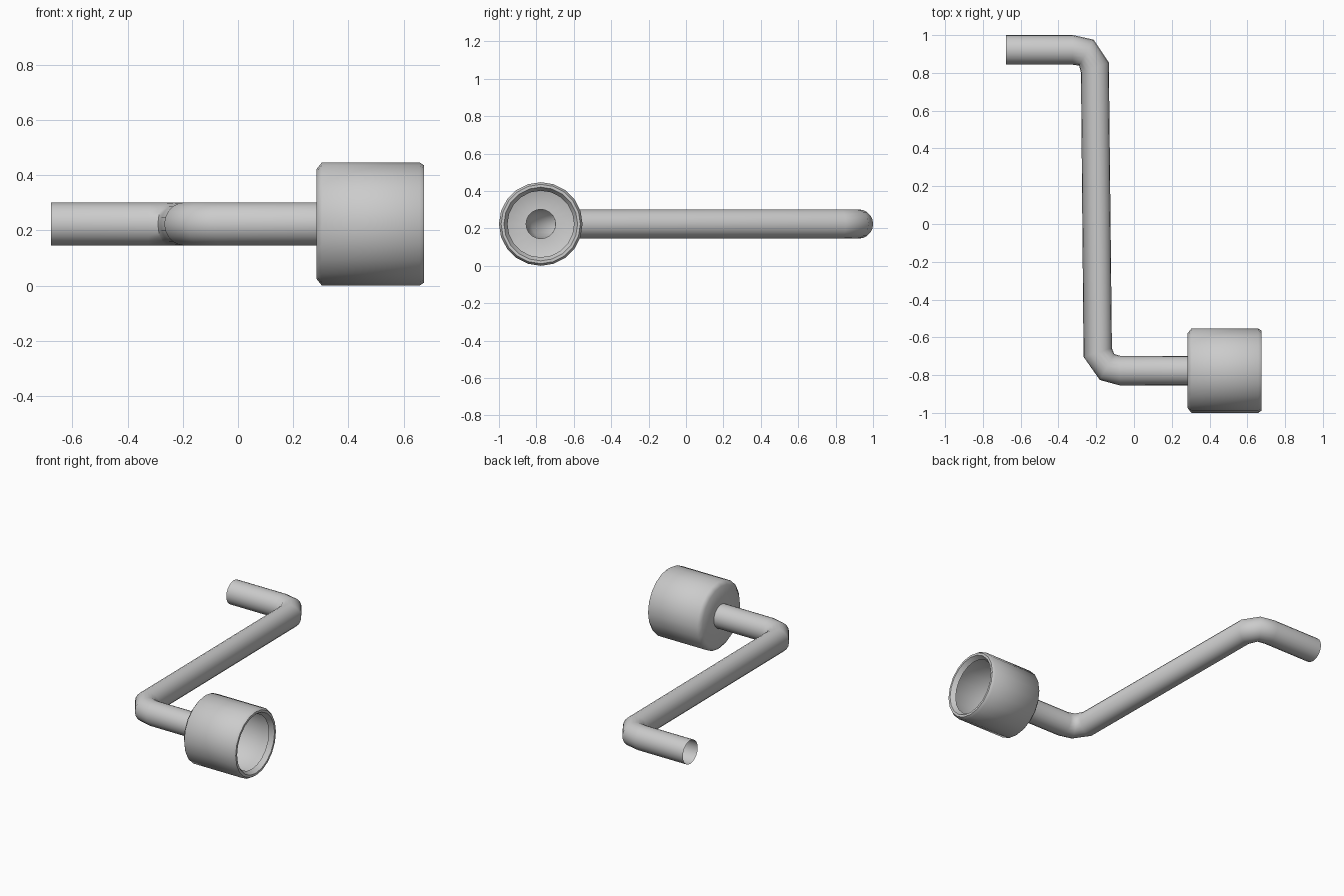
import bpy, bmesh, math
from mathutils import Vector

if "Cube" in bpy.data.objects:
    bpy.data.objects.remove(bpy.data.objects["Cube"])

SIDES = 20
AXIS_Z = 0.2235      # height of the whole wrench centreline


def sweep(name, rings):
    """Skin an open tube through rings given as (x, y, heading in degrees, radius)."""
    bm = bmesh.new()
    loops = []
    for x, y, heading, r in rings:
        a = math.radians(heading)
        side = Vector((-math.sin(a), math.cos(a), 0))
        centre = Vector((x, y, AXIS_Z))
        loops.append([bm.verts.new(centre
                                   + side * (r * math.cos(math.tau * i / SIDES))
                                   + Vector((0, 0, r * math.sin(math.tau * i / SIDES))))
                      for i in range(SIDES)])
    for p, q in zip(loops, loops[1:]):
        for i in range(SIDES):
            j = (i + 1) % SIDES
            bm.faces.new((p[j], p[i], q[i], q[j]))
    bm.normal_update()
    mesh = bpy.data.meshes.new(name)
    bm.to_mesh(mesh)
    bm.free()
    obj = bpy.data.objects.new(name, mesh)
    bpy.context.collection.objects.link(obj)
    bpy.ops.object.select_all(action='DESELECT')
    bpy.context.view_layer.objects.active = obj
    obj.select_set(True)
    bpy.ops.object.shade_smooth_by_angle(angle=math.radians(55))
    return obj


# Bent handle: open grip end, two three-ring bends, stub into the socket
R = 0.0785
sweep("bent_handle", [
    (-0.677, 0.922, 0, R),
    (-0.325, 0.922, 0, R),
    (-0.252, 0.907, -29, R),
    (-0.207, 0.828, -70, R),
    (-0.192, -0.68, -73, R),
    (-0.143, -0.757, -29, R),
    (-0.075, -0.776, 0, R),
    (0.285, -0.777, 0, R),
])

# Socket cup: back plate around the handle, bevelled wall, lip turned inward
PROFILE = [(0.284, R), (0.284, 0.198), (0.304, 0.2235), (0.658, 0.2235),
           (0.675, 0.212), (0.675, 0.197), (0.645, 0.178)]
sweep("socket_cup", [(x, -0.7765, 0, r) for x, r in PROFILE])
